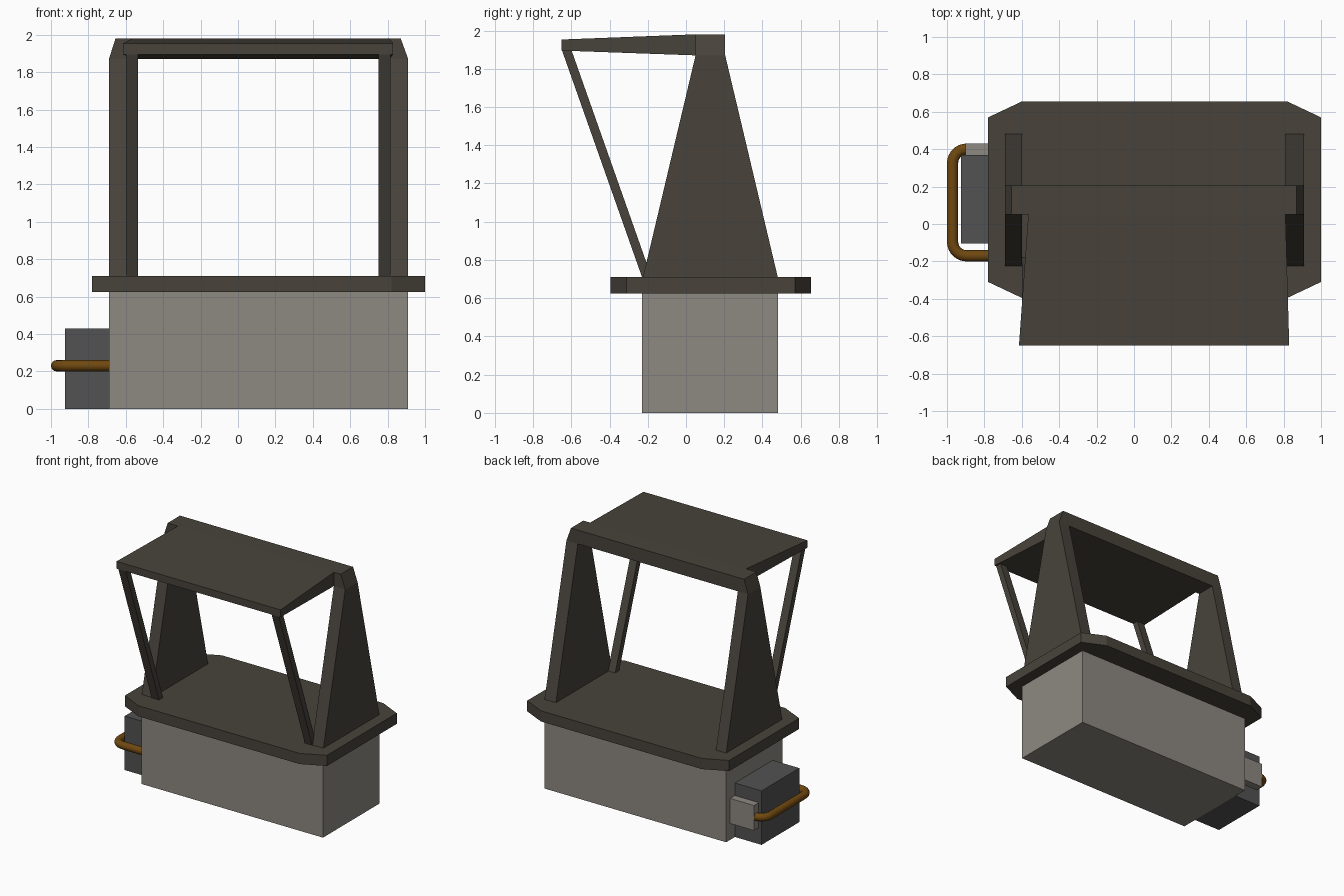
import bpy, bmesh, math
from mathutils import Vector

if "Cube" in bpy.data.objects:
    bpy.data.objects.remove(bpy.data.objects["Cube"])


def material(name, rgb):
    m = bpy.data.materials.new(name)
    m.diffuse_color = (*rgb, 1)
    m.use_nodes = True
    m.node_tree.nodes["Principled BSDF"].inputs["Base Color"].default_value = m.diffuse_color
    return m


STONE = material("stone", (0.27, 0.25, 0.22))
DARK = material("dark_wood", (0.065, 0.056, 0.044))
IRON = material("grey_metal", (0.085, 0.085, 0.085))
BRASS = material("brass", (0.16, 0.065, 0.005))


def loft(name, rings, mat):
    """Closed solid through matching rings of points."""
    bm = bmesh.new()
    vs = [[bm.verts.new(p) for p in r] for r in rings]
    n = len(vs[0])
    for a, b in zip(vs, vs[1:]):
        for i in range(n):
            j = (i + 1) % n
            bm.faces.new((a[i], a[j], b[j], b[i]))
    bm.faces.new(vs[0])
    bm.faces.new(vs[-1])
    bmesh.ops.recalc_face_normals(bm, faces=bm.faces)
    me = bpy.data.meshes.new(name)
    bm.to_mesh(me)
    bm.free()
    me.materials.append(mat)
    ob = bpy.data.objects.new(name, me)
    bpy.context.collection.objects.link(ob)
    return ob


def rect(x0, x1, y0, y1, z):
    return [(x0, y0, z), (x1, y0, z), (x1, y1, z), (x0, y1, z)]


def box(name, x, y, z, mat):
    return loft(name, [rect(*x, *y, h) for h in z], mat)


# Body and side box with its pipe bracket
box("stand_base", (-0.69, 0.91), (-0.23, 0.48), (0, 0.63), STONE)
box("side_box", (-0.925, -0.69), (-0.105, 0.37), (0, 0.43), IRON)
box("pipe_bracket", (-0.90, -0.69), (0.37, 0.43), (0.13, 0.33), STONE)

# Counter slab with clipped corners
outline = [(-0.60, -0.395), (0.82, -0.395), (1.0, -0.31), (1.0, 0.57),
           (0.82, 0.655), (-0.60, 0.655), (-0.78, 0.57), (-0.78, -0.31)]
loft("counter_top", [[(x, y, z) for x, y in outline] for z in (0.625, 0.71)], DARK)

# Tapered side panels and leaning front struts
for side, px, sx in (("left", (-0.69, -0.60), (-0.60, -0.535)),
                     ("right", (0.81, 0.91), (0.75, 0.815))):
    loft(side + "_panel", [rect(*px, -0.225, 0.48, 0.71),
                           rect(*px, 0.05, 0.205, 1.87)], DARK)
    loft(side + "_strut", [rect(*sx, -0.23, -0.18, 0.71),
                           rect(*sx, -0.65, -0.60, 1.9)], DARK)

# Top beam with sloped ends
loft("top_beam", [rect(-0.69, 0.91, 0.05, 0.205, 1.87),
                  rect(-0.655, 0.87, 0.05, 0.205, 1.98)], DARK)

# Canopy thinning toward the front
loft("canopy", [[(x0, y, z0), (x1, y, z0), (x1, y, z1), (x0, y, z1)]
                for x0, x1, y, z0, z1 in ((-0.565, 0.81, 0.05, 1.87, 1.98),
                                          (-0.615, 0.83, -0.65, 1.895, 1.953))], DARK)

# Bent pipe: centre line with rounded corners, swept circle
R, r, zc, sides = 0.075, 0.03, 0.23, 16
path = [(-0.69, -0.17, 0.0)]
for cx, cy, start in ((-0.97 + R, -0.17 + R, -90), (-0.97 + R, 0.40 - R, -180)):
    for i in range(9):
        a = math.radians(start - 90 * i / 8)
        path.append((cx + R * math.cos(a), cy + R * math.sin(a), a))
path.append((-0.885, 0.40, 0.0))
rings = []
for k, (x, y, _) in enumerate(path):
    p, q = path[max(k - 1, 0)], path[min(k + 1, len(path) - 1)]
    t = Vector((q[0] - p[0], q[1] - p[1], 0)).normalized()
    if k in (0, len(path) - 1):
        t = Vector((-1 if k == 0 else 1, 0, 0))
    side = Vector((t.y, -t.x, 0))
    rings.append([Vector((x, y, zc)) + side * r * math.cos(2 * math.pi * s / sides)
                  + Vector((0, 0, r * math.sin(2 * math.pi * s / sides)))
                  for s in range(sides)])
pipe = loft("side_pipe", rings, BRASS)
bpy.context.view_layer.objects.active = pipe
pipe.select_set(True)
bpy.ops.object.shade_smooth_by_angle(angle=math.radians(40))
